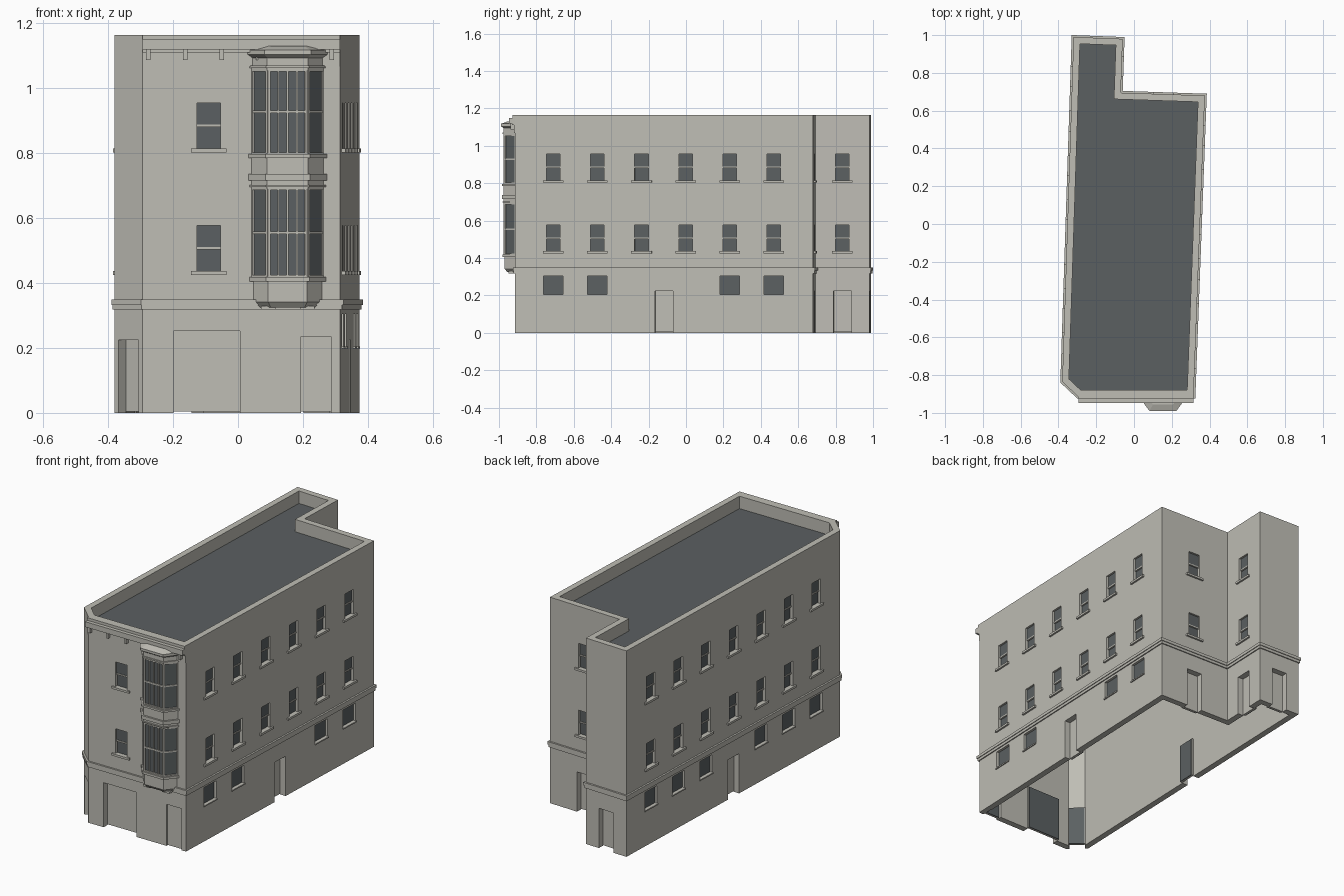
import bpy, bmesh
from mathutils import Vector, Matrix

if "Cube" in bpy.data.objects:
    bpy.data.objects.remove(bpy.data.objects["Cube"])


def material(name, rgb):
    m = bpy.data.materials.new(name)
    m.use_nodes = True
    m.diffuse_color = (*rgb, 1)
    m.node_tree.nodes["Principled BSDF"].inputs["Base Color"].default_value = (*rgb, 1)
    return m


STONE = material("pale_stone", (0.52, 0.51, 0.46))
GLASS = material("dark_glass", (0.105, 0.118, 0.122))
ROOFING = material("roof_slate", (0.105, 0.115, 0.12))


def finish(name, bm, mat):
    bmesh.ops.recalc_face_normals(bm, faces=bm.faces)
    mesh = bpy.data.meshes.new(name)
    bm.to_mesh(mesh)
    bm.free()
    mesh.materials.append(mat)
    ob = bpy.data.objects.new(name, mesh)
    bpy.context.collection.objects.link(ob)
    return ob


def offset(poly, d):
    """Move every edge of a counter-clockwise polygon outward by d."""
    out = []
    for i, p in enumerate(poly):
        p, q, r = Vector(p), Vector(poly[i - 1]), Vector(poly[(i + 1) % len(poly)])
        e, f = (p - q).normalized(), (r - p).normalized()
        n, m = Vector((e.y, -e.x)), Vector((f.y, -f.x))
        out.append(p + (n + m) * d / (1 + n.dot(m)))
    return out


def ring(bm, outer, inner, z0, z1):
    loops = [[bm.verts.new((p[0], p[1], z)) for p in poly]
             for poly, z in ((outer, z0), (outer, z1), (inner, z1), (inner, z0))]
    n = len(outer)
    for k in range(4):
        a, b = loops[k], loops[(k + 1) % 4]
        for i in range(n):
            j = (i + 1) % n
            bm.faces.new((a[i], a[j], b[j], b[i]))


def prism(bm, low, high, z0, z1):
    a = [bm.verts.new((p[0], p[1], z0)) for p in low]
    b = [bm.verts.new((p[0], p[1], z1)) for p in high]
    bm.faces.new(a[::-1])
    bm.faces.new(b)
    for i in range(len(a)):
        j = (i + 1) % len(a)
        bm.faces.new((a[i], a[j], b[j], b[i]))


def box(bm, edge, at, w, d0, d1, z0, z1):
    """Box on a wall edge: centre fraction, width, outward depth range, heights."""
    a, b = Vector(edge[0]), Vector(edge[1])
    t = (b - a).normalized()
    n = Vector((t.y, -t.x))
    c = a.lerp(b, at) + n * (d0 + d1) / 2
    basis = Matrix(((t.x, -n.x, 0), (t.y, -n.y, 0), (0, 0, 1))).to_4x4()
    m = Matrix.Translation((c.x, c.y, (z0 + z1) / 2)) @ basis
    m = m @ Matrix.Diagonal((w, d1 - d0, z1 - z0, 1))
    bmesh.ops.create_cube(bm, size=1, matrix=m)


# Footprint, counter-clockwise from the front left corner
PLAN = [(-0.295, -0.915), (0.315, -0.915), (0.375, 0.68), (-0.07, 0.695),
        (-0.06, 0.98), (-0.32, 0.99), (-0.38, -0.835)]
EDGES = [(PLAN[i], PLAN[(i + 1) % len(PLAN)]) for i in range(len(PLAN))]
FRONT, RIGHT, REAR, WING_SIDE, WING_REAR, LEFT, CORNER = EDGES
WALL, TOP = 0.035, 1.165

cut, glass, rails, sills, doors, door_backs = (bmesh.new() for _ in range(6))


def fraction(edge, v):
    k = 1 if abs(edge[1][1] - edge[0][1]) > abs(edge[1][0] - edge[0][0]) else 0
    return (v - edge[0][k]) / (edge[1][k] - edge[0][k])


def sash_window(edge, v, z):
    at, w, h = fraction(edge, v), 0.073, 0.14
    mid = z + h / 2
    box(cut, edge, at, w, -0.022, 0.02, z, z + h)
    box(glass, edge, at, w, -0.024, -0.017, z, mid)
    box(glass, edge, at, w, -0.024, -0.011, mid, z + h)
    box(rails, edge, at, w, -0.022, -0.008, mid - 0.004, mid + 0.004)
    box(sills, edge, at, 0.11, -0.01, 0.01, z - 0.012, z)


def low_window(edge, v):
    at = fraction(edge, v)
    box(cut, edge, at, 0.105, -0.022, 0.02, 0.205, 0.305)
    box(glass, edge, at, 0.105, -0.024, -0.014, 0.205, 0.305)
    box(sills, edge, at, 0.112, -0.015, 0.006, 0.198, 0.205)


def door(edge, v, w=0.095, h=0.225, depth=0.04):
    at = fraction(edge, v)
    box(cut, edge, at, w, -0.06, 0.02, -0.05, h)
    box(doors, edge, at, w + 0.006, -depth - 0.006, -depth + 0.006, 0.004, h + 0.003)
    box(door_backs, edge, at, w, -depth - 0.01, -depth - 0.006, 0.004, h)


# Openings on every side
SIDE_RIGHT = [-0.71 + 0.236 * i for i in range(6)]
SIDE_LEFT = [0.78 - 0.235 * i for i in range(7)]
upper = [(FRONT, [-0.09]), (RIGHT, SIDE_RIGHT), (REAR, [0.155]),
         (WING_SIDE, [0.835]), (LEFT, SIDE_LEFT)]
for edge, places in upper:
    for v in places:
        for z in (0.437, 0.815):
            sash_window(edge, v, z)
for i in (0, 1, 4, 5):
    low_window(RIGHT, SIDE_RIGHT[i])
for i in (0, 1, 2, 4, 5, 6):
    low_window(LEFT, SIDE_LEFT[i])
door(FRONT, -0.097, 0.205, 0.252)
door(FRONT, 0.24, 0.092, 0.235, 0.012)
door(RIGHT, -0.118)
door(REAR, 0.155)
door(WING_SIDE, 0.837)
door(WING_REAR, -0.19)
door(LEFT, SIDE_LEFT[3])
door(CORNER, -0.3375, 0.085)

# Hollow wall shell with openings cut
bm = bmesh.new()
ring(bm, PLAN, offset(PLAN, -WALL), 0, TOP)
walls = finish("walls", bm, STONE)
cutter = finish("opening_cutter", cut, STONE)
cutter.hide_render = True
mod = walls.modifiers.new("openings", "BOOLEAN")
mod.object, mod.operation, mod.solver = cutter, "DIFFERENCE", "EXACT"
bpy.context.view_layer.objects.active = walls
bpy.ops.object.modifier_apply(modifier=mod.name)
bpy.data.objects.remove(cutter)

finish("window_glass", glass, GLASS)
finish("window_rails", rails, STONE)
finish("window_sills", sills, STONE)
finish("door_panels", doors, STONE)
finish("door_inner_faces", door_backs, GLASS)

# Roof deck behind the parapet
bm = bmesh.new()
deck = offset(PLAN, -WALL + 0.002)
prism(bm, deck, deck, 1.085, 1.095)
finish("roof_deck", bm, ROOFING)

# String course above the ground floor
bm = bmesh.new()
for d, z0, z1 in ((0.006, 0.318, 0.333), (0.01, 0.333, 0.35)):
    ring(bm, offset(PLAN, d), offset(PLAN, -0.005), z0, z1)
finish("string_course", bm, STONE)

# Front cornice with brackets
bm = bmesh.new()
for d, z0, z1 in ((0.004, 1.068, 1.11), (0.014, 1.11, 1.12),
                  (0.032, 1.12, 1.15), (0.012, 1.15, TOP)):
    box(bm, FRONT, 0.5, 0.61, -0.005, d, z0, z1)
for i in range(6):
    box(bm, FRONT, fraction(FRONT, -0.276 + 0.113 * i), 0.014, 0, 0.024, 1.087, 1.12)
finish("front_cornice", bm, STONE)

# Two-storey bay window
BAY_X, BACK = 0.153, -0.91


def bay(d):
    side, face, y = 0.115 + d, 0.063 + d * 0.55, -0.975 - d
    return [(BAY_X - side, BACK), (BAY_X - face, y), (BAY_X + face, y), (BAY_X + side, BACK)]


bm = bmesh.new()
prism(bm, bay(-0.007), bay(-0.007), 0.40, 1.07)
finish("bay_glass", bm, GLASS)

bm = bmesh.new()
layers = [(-0.02, -0.005, 0.325, 0.342), (-0.005, -0.005, 0.342, 0.405),
          (0.007, 0.007, 0.405, 0.418), (0.0, 0.0, 0.418, 0.425),
          (0.0, 0.0, 0.686, 0.696), (0.007, 0.007, 0.696, 0.702),
          (0.0, 0.0, 0.702, 0.716), (0.01, 0.01, 0.716, 0.736),
          (0.0, 0.0, 0.736, 0.786), (0.01, 0.01, 0.786, 0.797),
          (0.0, 0.0, 0.797, 0.803), (0.0, 0.0, 1.052, 1.062),
          (0.006, 0.006, 1.062, 1.07), (0.0, 0.0, 1.07, 1.094),
          (0.0, 0.014, 1.094, 1.104), (0.015, 0.015, 1.104, 1.118),
          (0.013, -0.02, 1.118, 1.13)]
for d0, d1, z0, z1 in layers:
    prism(bm, bay(d0), bay(d1), z0, z1)
finish("bay_mouldings", bm, STONE)

bm = bmesh.new()
plan = bay(0)
for z0, z1 in ((0.42, 0.69), (0.80, 1.055)):
    for i in range(3):
        edge = plan[i:i + 2]
        length = (Vector(edge[1]) - Vector(edge[0])).length
        for at in (0.04, 0.96):
            box(bm, edge, at, 0.01, -0.012, 0, z0, z1)
        mid = z0 + (z1 - z0) * 0.5
        box(bm, edge, 0.5, length, -0.012, -0.002, mid - 0.004, mid + 0.004)
    for at in (0.27, 0.5, 0.73):
        box(bm, plan[1:3], at, 0.006, -0.012, -0.001, z0, z1)
finish("bay_mullions", bm, STONE)

# Corbels under the bay
bm = bmesh.new()
for s in (-1, 1):
    box(bm, FRONT, fraction(FRONT, BAY_X + s * 0.06), 0.045, 0, 0.035, 0.318, 0.33)
finish("bay_corbels", bm, STONE)
